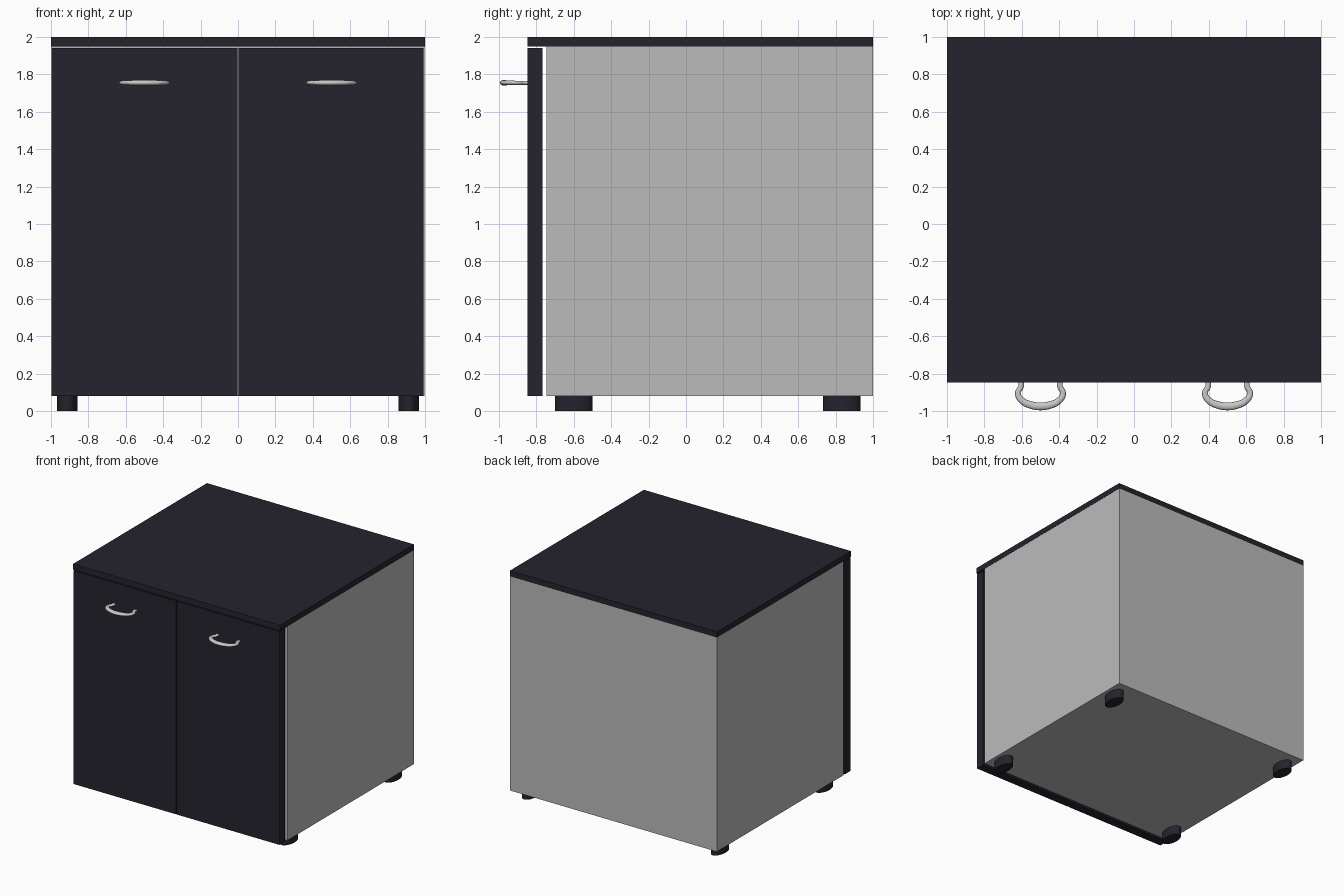
import bpy, bmesh, math
from mathutils import Matrix

if "Cube" in bpy.data.objects:
    bpy.data.objects.remove(bpy.data.objects["Cube"])


def material(name, rgb):
    m = bpy.data.materials.new(name)
    m.diffuse_color = (*rgb, 1)
    m.use_nodes = True
    m.node_tree.nodes["Principled BSDF"].inputs["Base Color"].default_value = m.diffuse_color
    return m


DARK = material("dark_navy", (0.018, 0.017, 0.027))
GREY = material("light_grey", (0.50, 0.50, 0.50))
METAL = material("handle_metal", (0.58, 0.58, 0.58))


def mesh_object(name, bm, mat):
    me = bpy.data.meshes.new(name)
    bm.to_mesh(me)
    bm.free()
    me.materials.append(mat)
    ob = bpy.data.objects.new(name, me)
    bpy.context.collection.objects.link(ob)
    return ob


def smooth(ob, angle=40):
    bpy.ops.object.select_all(action='DESELECT')
    ob.select_set(True)
    bpy.context.view_layer.objects.active = ob
    bpy.ops.object.shade_smooth_by_angle(angle=math.radians(angle))


def box(name, lo, hi, mat):
    bm = bmesh.new()
    size = [b - a for a, b in zip(lo, hi)]
    mid = [(a + b) / 2 for a, b in zip(lo, hi)]
    bmesh.ops.create_cube(bm, size=1, matrix=Matrix.Translation(mid) @ Matrix.Diagonal((*size, 1)))
    return mesh_object(name, bm, mat)


def foot(name, x, y):
    # oval foot, longer in depth than in width
    bm = bmesh.new()
    bmesh.ops.create_cone(bm, cap_ends=True, segments=32, radius1=1, radius2=1, depth=0.08,
                          matrix=Matrix.Translation((x, y, 0.04)) @ Matrix.Diagonal((0.055, 0.1, 1, 1)))
    smooth(mesh_object(name, bm, DARK))


def handle(name, x):
    # bow handle: thin pinched legs, thicker flattened grip
    half = [(0.104, -0.84, 0.75), (0.104, -0.868, 0.75), (0.121, -0.905, 0.75),
            (0.098, -0.945, 0.9), (0.05, -0.968, 1.0)]
    pts = [(-a, b, r) for a, b, r in half] + [(0, -0.975, 1.05)] + half[::-1]
    cu = bpy.data.curves.new(name, 'CURVE')
    cu.dimensions = '3D'
    cu.bevel_depth = 0.02
    cu.bevel_resolution = 4
    cu.resolution_u = 6
    cu.use_fill_caps = True
    sp = cu.splines.new('BEZIER')
    sp.bezier_points.add(len(pts) - 1)
    for p, (a, b, r) in zip(sp.bezier_points, pts):
        p.co = (a, b, 0)
        p.radius = r
        p.handle_left_type = p.handle_right_type = 'AUTO'
    cu.materials.append(METAL)
    ob = bpy.data.objects.new(name, cu)
    bpy.context.collection.objects.link(ob)
    ob.location = (x, 0, 1.755)
    ob.scale = (1, 1, 0.7)
    bpy.ops.object.select_all(action='DESELECT')
    ob.select_set(True)
    bpy.context.view_layer.objects.active = ob
    bpy.ops.object.convert(target='MESH')
    smooth(bpy.context.view_layer.objects.active, 50)


# cabinet carcass and top board
box("cabinet_body", (-0.998, -0.745, 0.08), (0.998, 1.0, 1.95), GREY)
box("top_board", (-1, -0.847, 1.95), (1, 1, 2), DARK)

# pair of doors, with their handles
box("left_door", (-0.997, -0.848, 0.08), (-0.004, -0.767, 1.942), DARK)
box("right_door", (0.004, -0.848, 0.08), (0.993, -0.767, 1.942), DARK)
handle("left_handle", -0.5)
handle("right_handle", 0.5)

# feet
for side, x in (("left", -0.912), ("right", 0.912)):
    for end, y in (("front", -0.6), ("back", 0.833)):
        foot(f"{end}_{side}_foot", x, y)
